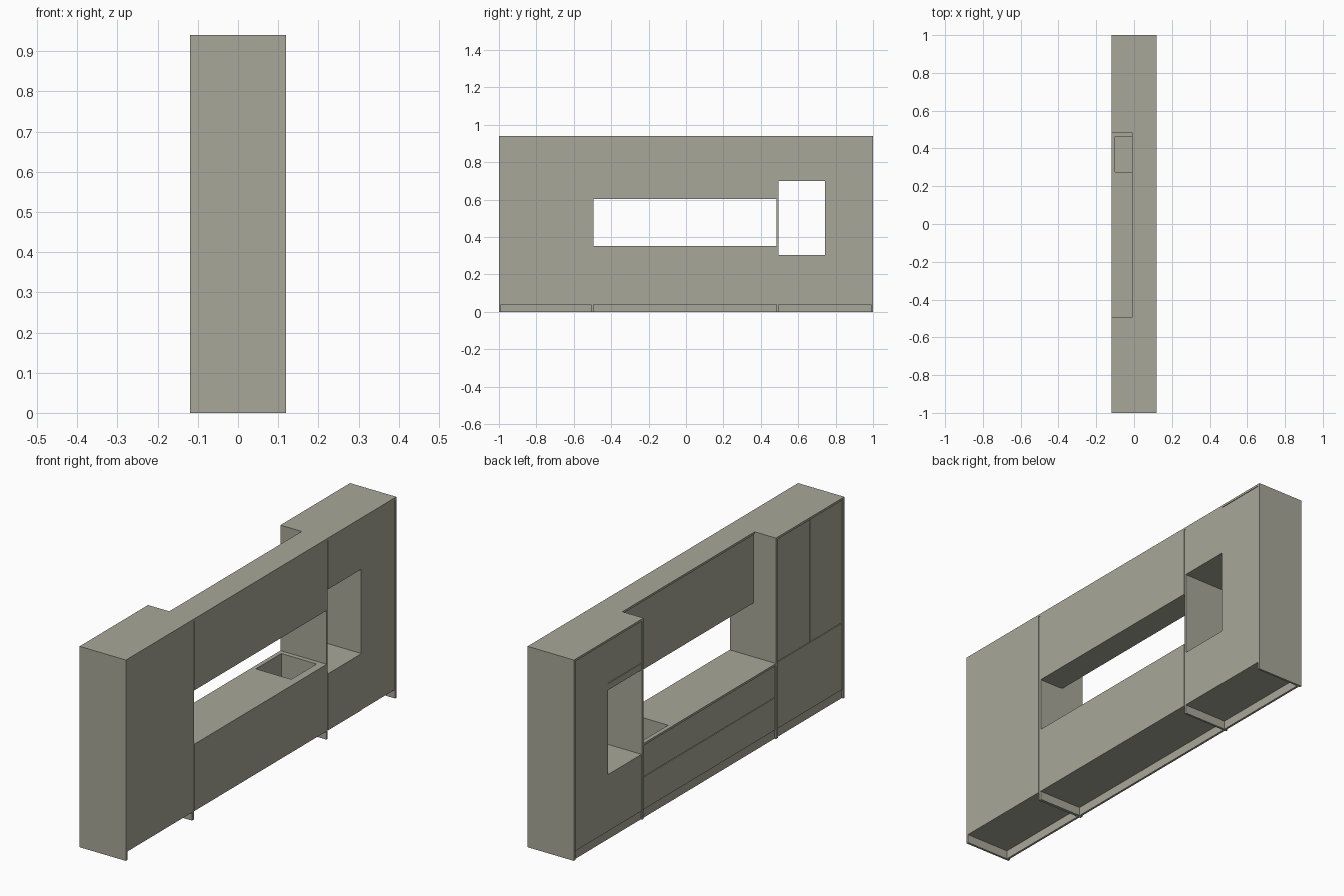
import bpy, bmesh

if "Cube" in bpy.data.objects:
    bpy.data.objects.remove(bpy.data.objects["Cube"])

BACK = 0.12        # flat rear plane (+x)
REAR = 0.1175      # slightly recessed rear plane of uprights
BODY = -0.108      # carcass front plane
FRONT = -0.1165    # door front plane
EDGE = -0.12       # side panel front plane
T = 0.01           # panel thickness
BASE = 0.04        # underside of cabinets
TOP = 0.94
GAP = 0.0015

paint = bpy.data.materials.new("olive_grey")
paint.diffuse_color = (0.386, 0.386, 0.318, 1)
paint.use_nodes = True
paint.node_tree.nodes["Principled BSDF"].inputs["Base Color"].default_value = paint.diffuse_color


def box(name, x, y, z):
    bm = bmesh.new()
    bmesh.ops.create_cube(bm, size=1)
    for v in bm.verts:
        v.co = [lo + (hi - lo) * (c + 0.5) for c, (lo, hi) in zip(v.co, (x, y, z))]
    me = bpy.data.meshes.new(name)
    bm.to_mesh(me)
    bm.free()
    me.materials.append(paint)
    ob = bpy.data.objects.new(name, me)
    bpy.context.collection.objects.link(ob)
    return ob


def door(name, y, z, x=FRONT, depth=FRONT - BODY):
    # slab front with a thin gap all round
    return box(name, (x, x - depth), (y[0] + GAP, y[1] - GAP), (z[0] + GAP, z[1] - GAP))


# Bays between the upright panels
A = (-1 + T, -0.508)
M = (-0.494, 0.485)
C = (0.495, 1 - T)
NICHE_Y, NICHE_Z = 0.742, (0.305, 0.70)

# Upright panels reaching the floor
box("end_panel_left", (EDGE, BACK), (-1, A[0]), (0, TOP))
box("end_panel_right", (EDGE, BACK), (C[1], 1), (0, TOP))
for n, y in (("left", (A[1], M[0])), ("right", (M[1], C[0]))):
    box("divider_" + n, (EDGE, REAR), y, (0, TOP - T))
    box("divider_cap_" + n, (EDGE, BACK), y, (TOP - T, TOP))

# Recessed plinths
for n, y in (("left", A), ("middle", M), ("right", C)):
    box("plinth_" + n, (-0.113, -0.103), y, (0, BASE))

# Left tall cabinet with two upper doors and one lower door
box("left_carcass", (BODY, BACK), A, (BASE, TOP - T))
box("left_top", (EDGE, BACK), A, (TOP - T, TOP))
mid = (A[0] + A[1]) / 2
door("left_lower_door", A, (BASE, 0.354))
door("left_upper_door_1", (A[0], mid), (0.354, TOP - T))
door("left_upper_door_2", (mid, A[1]), (0.354, TOP - T))

# Base cabinet, drawers and worktop
base = box("base_carcass", (BODY, BACK), M, (BASE, 0.343))
worktop = box("worktop", (EDGE, BACK), M, (0.343, 0.353))
door("drawer_lower", M, (BASE, 0.194))
door("drawer_upper", M, (0.194, 0.343))

# Sink bowl cut through the worktop
cutter = box("sink_cutter", (-0.10, 0.083), (0.275, 0.463), (0.20, 0.40))
cutter.hide_render = True
for ob in (base, worktop):
    m = ob.modifiers.new("sink", 'BOOLEAN')
    m.operation = 'DIFFERENCE'
    m.solver = 'EXACT'
    m.object = cutter
    bpy.context.view_layer.update()
    me = bpy.data.meshes.new_from_object(ob.evaluated_get(bpy.context.evaluated_depsgraph_get()))
    ob.modifiers.clear()
    ob.data = me
bpy.data.objects.remove(cutter)

# Shallow wall cabinet
box("wall_carcass", (0.004, BACK), M, (0.605, TOP - T))
box("wall_top", (-0.01, BACK), M, (TOP - T, TOP))
door("wall_door", M, (0.605, TOP - T), x=-0.005, depth=-0.009)

# Right tall cabinet around the open niche
side = (NICHE_Y, C[1])
cell = (C[0], NICHE_Y)
box("right_side_carcass", (FRONT, REAR), side, (BASE, TOP - T))
box("right_lower_carcass", (BODY, BACK), cell, (BASE, NICHE_Z[0] - T))
box("niche_floor", (FRONT, BACK), cell, (NICHE_Z[0] - T, NICHE_Z[0]))
box("niche_ceiling", (FRONT, BACK), cell, (NICHE_Z[1], 0.73))
box("right_upper_carcass", (BODY, BACK), cell, (0.73, TOP - T))
box("right_lower_front", (FRONT, BODY), cell, (BASE, NICHE_Z[0] - T))
box("right_upper_front", (FRONT, BODY), cell, (0.733, TOP - T))
box("right_top", (EDGE, BACK), C, (TOP - T, TOP))
